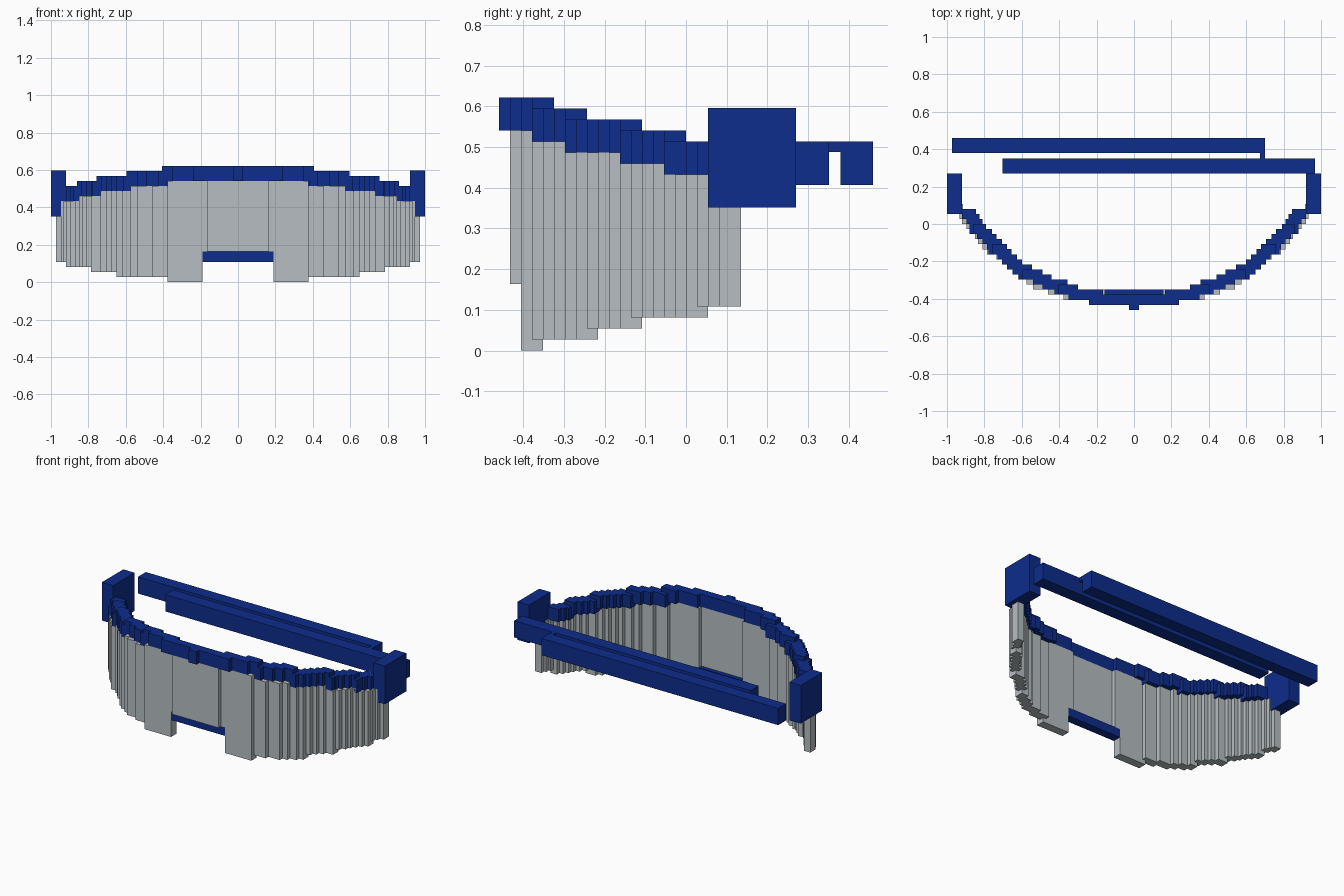
import bpy, bmesh

if "Cube" in bpy.data.objects:
    bpy.data.objects.remove(bpy.data.objects["Cube"])

U = 0.027  # step size of the blocky design


def material(name, rgb):
    m = bpy.data.materials.new(name)
    m.diffuse_color = (*rgb, 1)
    m.use_nodes = True
    m.node_tree.nodes["Principled BSDF"].inputs["Base Color"].default_value = m.diffuse_color
    return m


BLUE = material("deep_blue", (0.004, 0.026, 0.262))
GREY = material("pale_grey", (0.47, 0.515, 0.535))


def boxes(name, mat, items, mirror=False):
    """One object from boxes given as (x0, x1, y0, y1, z0, z1)."""
    bm = bmesh.new()
    for x0, x1, y0, y1, z0, z1 in items:
        spans = [(x0, x1)]
        if mirror:
            spans = [(-x1, x1)] if x0 <= 0 else [(x0, x1), (-x1, -x0)]
        for a, b in spans:
            vs = bmesh.ops.create_cube(bm, size=1)["verts"]
            for v in vs:
                v.co.x = b if v.co.x > 0 else a
                v.co.y = y1 if v.co.y > 0 else y0
                v.co.z = z1 if v.co.z > 0 else z0
    me = bpy.data.meshes.new(name)
    bm.to_mesh(me)
    bm.free()
    me.materials.append(mat)
    ob = bpy.data.objects.new(name, me)
    bpy.context.collection.objects.link(ob)
    return ob


def layer_y(k):
    return -0.432 + U * k


def level(k, starts):
    return sum(k >= s for s in starts)


# Top rim: stepped blocks sweeping back and dropping toward the temples
rim_x = [0.24, 0.35, 0.405, 0.49, 0.54, 0.595, 0.65, 0.675, 0.705, 0.73,
         0.757, 0.785, 0.81, 0.84, 0.86, 0.875, 0.895, 0.92]
rim = [(0, 0.027, -0.459, -0.405, 0.541, 0.622)]
for k, x in enumerate(rim_x):
    x0 = 0 if k == 0 else 0.165 if k == 1 else rim_x[k - 1] - 0.05
    g = level(k, (3, 6, 11, 15))
    y = layer_y(k)
    rim.append((x0, x, y, y + 2 * U, 0.541 - U * g, 0.622 - U * g))
    if k in (2, 5, 10, 14):  # overlapping block of the next lower level
        g += 1
        rim.append((x - 0.025, x + 0.02, y, y + 2 * U, 0.541 - U * g, 0.622 - U * g))
boxes("top_rim", BLUE, rim, True)

# Wraparound lens: upright strips with stepped tops and bottoms
lens_x = [0.165, 0.378, 0.46, 0.54, 0.575, 0.62, 0.65, 0.68, 0.705, 0.735,
          0.785, 0.81, 0.835, 0.85, 0.87, 0.895, 0.92, 0.933, 0.947, 0.973]
lens = [(0.155, 0.19, layer_y(1), layer_y(3), 0.163, 0.541)]
for k, x in enumerate(lens_x):
    x0 = 0 if k == 0 else 0.19 if k == 1 else lens_x[k - 1] - 0.02
    bottom = 0.163 if k == 0 else U * level(k, (2, 7, 11, 17))
    top = 0.541 - U * level(k, (2, 5, 10, 15))
    lens.append((x0, x, layer_y(k), layer_y(k) + 2 * U, bottom, top))
boxes("lens", GREY, lens, True)

# Nose bridge bar behind the lens notch
boxes("nose_bridge", BLUE, [(0, 0.19, -0.405, -0.351, 0.109, 0.163)], True)

# Temple hinge blocks
boxes("temple_block", BLUE, [(0.92, 1.0, 0.054, 0.27, 0.352, 0.596)], True)

# Folded arms behind, with the small link between them
boxes("folded_arm_right", BLUE, [(-0.703, 0.968, 0.27, 0.351, 0.407, 0.514)])
boxes("folded_arm_left", BLUE, [(-0.973, 0.70, 0.38, 0.459, 0.407, 0.514)])
boxes("arm_link", BLUE, [(0.675, 0.70, 0.345, 0.39, 0.488, 0.514)])
